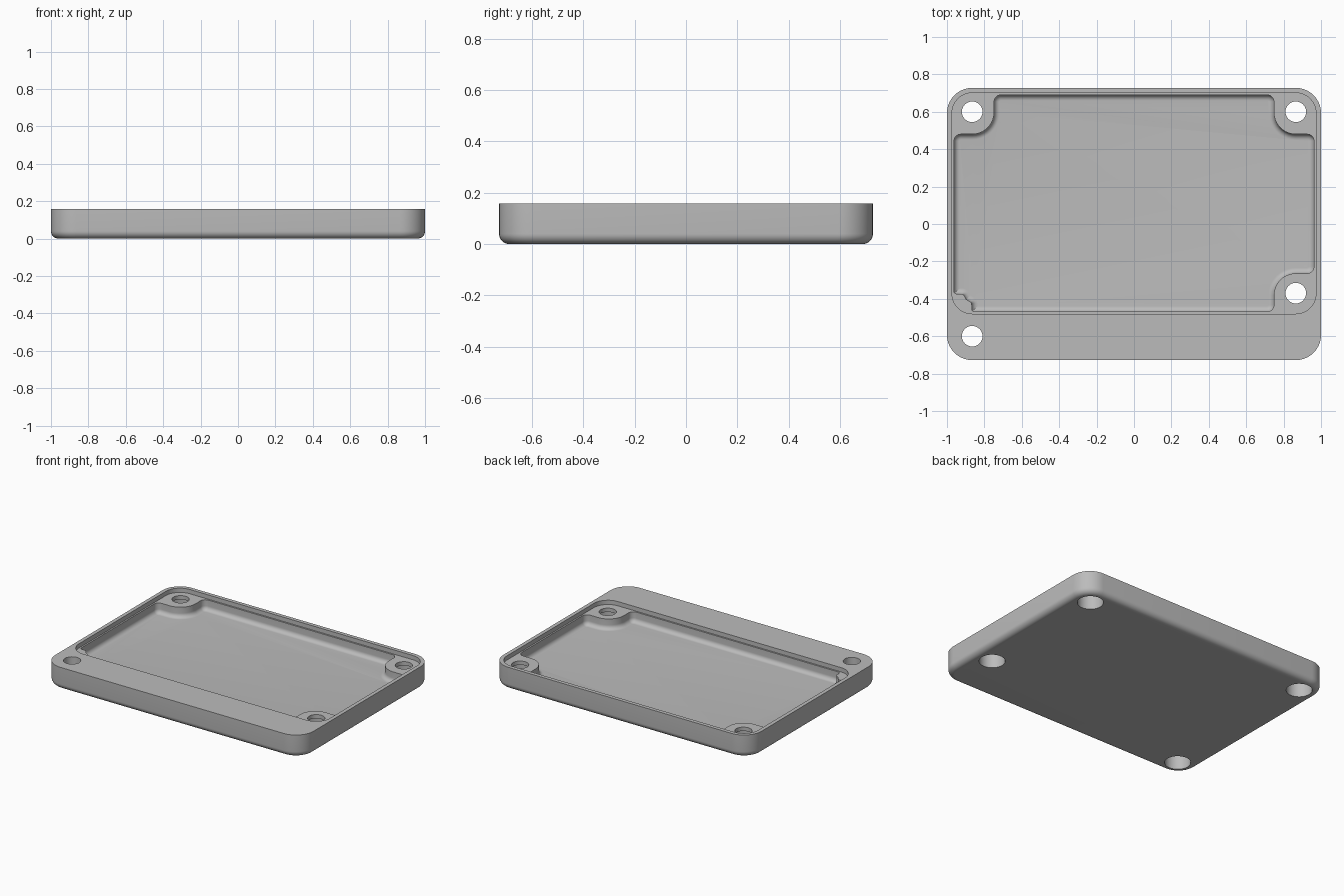
import bpy, bmesh, math
from mathutils import Vector

cube = bpy.data.objects.get("Cube")
if cube:
    bpy.data.objects.remove(cube, do_unlink=True)

TOP, LEDGE, FLOOR, BORE = 0.157, 0.127, 0.055, 0.1

grey = bpy.data.materials.new("light grey")
grey.use_nodes = True
colour = (0.5, 0.5, 0.5, 1)
grey.diffuse_color = colour
grey.node_tree.nodes["Principled BSDF"].inputs["Base Color"].default_value = colour


def rounded(corners, steps=10):
    """Counter-clockwise outline with every (x, y, radius) corner turned into an arc."""
    out = []
    for i, (x, y, r) in enumerate(corners):
        p = Vector((x, y))
        a = (Vector(corners[i - 1][:2]) - p).normalized()
        b = (Vector(corners[(i + 1) % len(corners)][:2]) - p).normalized()
        half = a.angle(b) / 2
        centre = p + (a + b).normalized() * r / math.sin(half)
        start = p + a * r / math.tan(half) - centre
        end = p + b * r / math.tan(half) - centre
        sweep = start.angle_signed(end)
        for k in range(steps + 1):
            t = -sweep * k / steps
            c, s = math.cos(t), math.sin(t)
            out.append(centre + Vector((start.x * c - start.y * s,
                                        start.x * s + start.y * c)))
    return out


def rectangle(x0, x1, y0, y1, r):
    return rounded([(x0, y0, r), (x1, y0, r), (x1, y1, r), (x0, y1, r)])


def circle(x, y, r, n=48):
    return [Vector((x + r * math.cos(math.tau * k / n),
                    y + r * math.sin(math.tau * k / n))) for k in range(n)]


def inset(points, d):
    out = []
    for i, p in enumerate(points):
        e = (p - points[i - 1]).normalized()
        f = (points[(i + 1) % len(points)] - p).normalized()
        n = Vector((-e.y - f.y, e.x + f.x)).normalized()
        out.append(p + n * d / max(0.5, n.dot(Vector((-e.y, e.x)))))
    return out


def solid(name, outline, z0, z1, fillet=0.0, steps=8):
    """Prism whose lower edge is rounded by the fillet radius."""
    rings = []
    if fillet:
        for k in range(steps + 1):
            a = math.pi / 2 * k / steps
            rings.append((fillet * (1 - math.sin(a)), z0 + fillet * (1 - math.cos(a))))
    else:
        rings.append((0, z0))
    rings.append((0, z1))
    bm = bmesh.new()
    loops = [[bm.verts.new((p.x, p.y, z)) for p in inset(outline, d)] for d, z in rings]
    n = len(outline)
    for lo, hi in zip(loops, loops[1:]):
        for i in range(n):
            j = (i + 1) % n
            bm.faces.new((lo[i], lo[j], hi[j], hi[i]))
    bm.faces.new(loops[0][::-1])
    bm.faces.new(loops[-1])
    mesh = bpy.data.meshes.new(name)
    bm.to_mesh(mesh)
    bm.free()
    mesh.materials.append(grey)
    obj = bpy.data.objects.new(name, mesh)
    bpy.context.collection.objects.link(obj)
    return obj


# Tray body with rounded corners and a rounded lower edge
tray = solid("tray", rectangle(-1, 1, -0.728, 0.728, 0.135), 0, TOP, 0.04)

# Shallow lid seat
cutters = [solid("seat_cutter", rectangle(-0.973, 0.973, -0.48, 0.701, 0.108), LEDGE, 0.3)]

# Deep pocket that steps around three screw bosses and a small corner notch
X, Y0, Y1, BX, BR, R = 0.962, -0.469, 0.69, 0.748, 0.117, 0.036
pocket = [
    (-0.866, Y0, 0.012), (BX, Y0, R), (BX, -0.264, BR), (X, -0.264, R),
    (X, 0.48, R), (BX, 0.48, BR), (BX, Y1, R),
    (-BX, Y1, R), (-BX, 0.48, BR), (-X, 0.48, R),
    (-X, -0.372, 0.012), (-0.912, -0.376, 0.012),
    (-0.896, -0.404, 0.01), (-0.868, -0.42, 0.012),
]
cutters.append(solid("pocket_cutter", rounded(pocket), FLOOR, 0.3, 0.03))

# Screw holes, wider from below
for x, y in [(-0.865, 0.6), (0.865, 0.6), (0.865, -0.37), (-0.865, -0.6)]:
    cutters.append(solid("hole_cutter", circle(x, y, 0.055), -0.1, 0.3))
    cutters.append(solid("bore_cutter", circle(x, y, 0.083), -0.1, BORE))

bpy.ops.object.select_all(action="DESELECT")
bpy.context.view_layer.objects.active = tray
tray.select_set(True)
for cutter in cutters:
    cutter.hide_render = True
    mod = tray.modifiers.new("cut", "BOOLEAN")
    mod.operation, mod.solver, mod.object = "DIFFERENCE", "EXACT", cutter
    bpy.ops.object.modifier_apply(modifier=mod.name)
    bpy.data.objects.remove(cutter, do_unlink=True)

bpy.ops.object.shade_smooth_by_angle(angle=math.radians(30))
